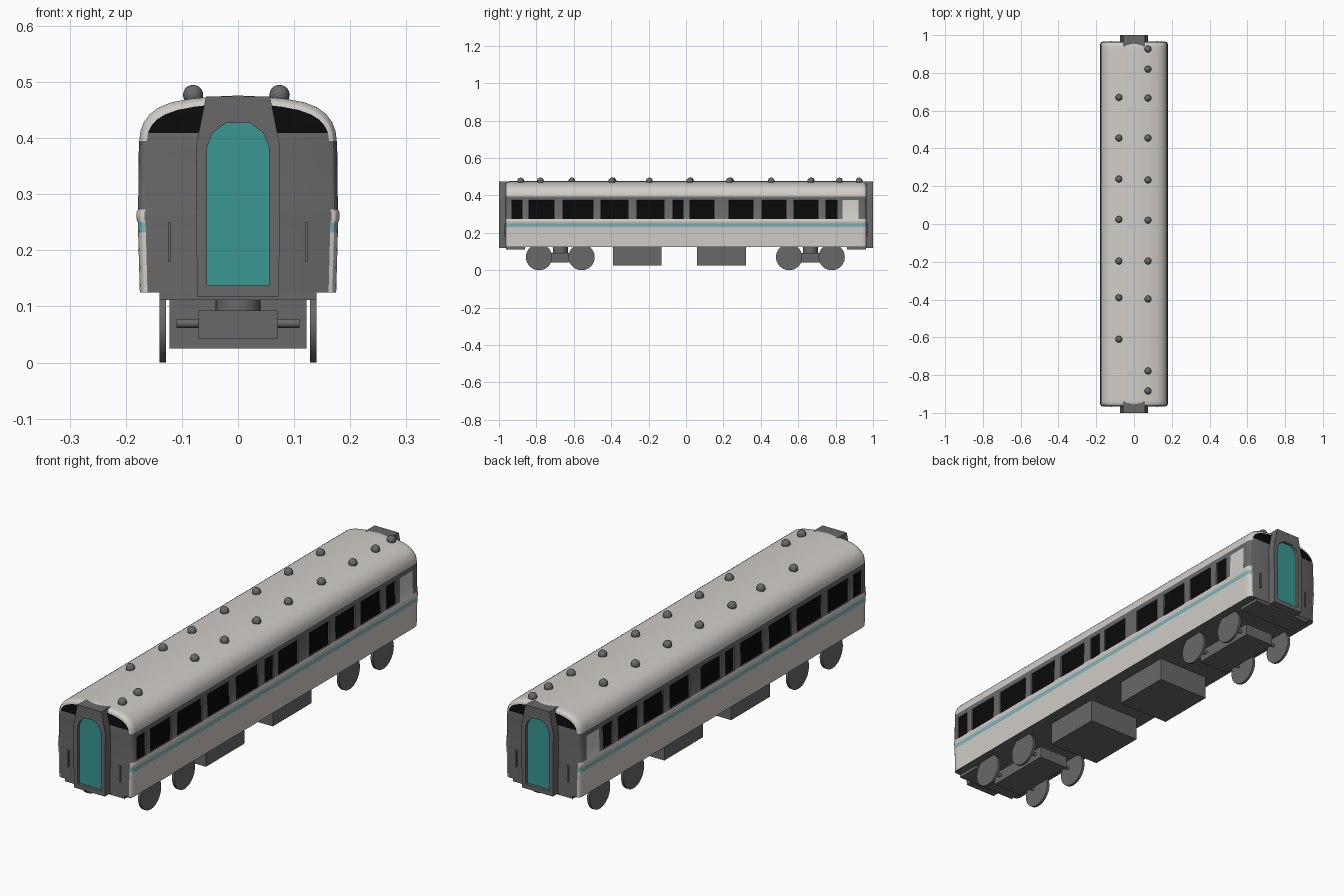
import bpy, bmesh, math
from mathutils import Matrix

if "Cube" in bpy.data.objects:
    bpy.data.objects.remove(bpy.data.objects["Cube"])


def mat(name, r, g, b):
    m = bpy.data.materials.new(name)
    m.diffuse_color = (r, g, b, 1)
    m.use_nodes = True
    m.node_tree.nodes["Principled BSDF"].inputs["Base Color"].default_value = m.diffuse_color
    return m


WHITE = mat("warm white", 0.64, 0.61, 0.58)
GREY = mat("dark grey", 0.14, 0.14, 0.14)
BLACK = mat("window black", 0.003, 0.003, 0.003)
STRIPE = mat("pale teal", 0.22, 0.48, 0.50)
TEAL = mat("door teal", 0.04, 0.31, 0.29)
MATS = [WHITE, GREY, BLACK, STRIPE, TEAL]
W, G, K, S, T = range(5)


def finish(bm, name, mats, smooth=None):
    bmesh.ops.recalc_face_normals(bm, faces=bm.faces[:])
    me = bpy.data.meshes.new(name)
    if smooth:
        for f in bm.faces:
            f.smooth = True
    bm.to_mesh(me)
    bm.free()
    if smooth:
        me.set_sharp_from_angle(angle=math.radians(smooth))
    for m in mats:
        me.materials.append(m)
    ob = bpy.data.objects.new(name, me)
    bpy.context.collection.objects.link(ob)
    return ob


def box(name, x0, x1, y0, y1, z0, z1, m=GREY):
    bm = bmesh.new()
    bmesh.ops.create_cube(bm, size=1)
    for v in bm.verts:
        v.co = (x0 + (v.co.x + .5) * (x1 - x0), y0 + (v.co.y + .5) * (y1 - y0),
                z0 + (v.co.z + .5) * (z1 - z0))
    return finish(bm, name, [m])


def cyl(name, c, r, depth, axis, seg=32):
    bm = bmesh.new()
    bmesh.ops.create_cone(bm, cap_ends=True, segments=seg, radius1=r, radius2=r, depth=depth)
    rot = Matrix.Rotation(math.pi / 2, 4, 'Y') if axis == 'X' else Matrix.Identity(4)
    bm.transform(Matrix.Translation(c) @ rot)
    return finish(bm, name, [GREY], 40)


# Body shell: half section lofted along y; stations follow the window edges
HALF = [(.175, .125), (.178, .232), (.1785, .25), (.181, .256), (.181, .267), (.178, .273),
        (.177, .374), (.176, .395), (.174, .412), (.168, .428), (.157, .443), (.141, .455),
        (.118, .464), (.085, .470), (.045, .474), (0, .476)]
WINDOWS = [(-.933, -.873), (-.842, -.703), (-.66, -.495), (-.457, -.307), (-.265, -.115),
           (-.072, -.013), (.019, .153), (.227, .361), (.404, .537), (.575, .709), (.746, .81)]
PANEL = (.837, .922)
ends = [(.965, .014), (.962, .007), (.955, .002), (.945, 0)]
stations = sorted([(s * y, i) for y, i in ends for s in (-1, 1)]
                  + [(y, 0) for w in WINDOWS + [PANEL] for y in w])


def row_colour(z):
    if z < .232: return W
    if z < .25: return S
    if z < .271: return W
    return G if z < .395 else W


bm = bmesh.new()
rings = []
n = len(HALF)
for y, ins in stations:
    pts = []
    for x, z in HALF:
        drop = ins * min(1, max(0, (z - .40) / .06))
        pts.append((x * (1 - ins / .18), z - drop))
    ring = pts + [(-x, z) for x, z in pts[-2::-1]]
    rings.append([bm.verts.new((x, y, z)) for x, z in ring])
m = len(rings[0])
panes = []
for a, b, (ya, _), (yb, _) in zip(rings, rings[1:], stations, stations[1:]):
    ym = (ya + yb) / 2
    for i in range(m):
        j = (i + 1) % m
        f = bm.faces.new((a[i], a[j], b[j], b[i]))
        if j == 0:                       # underside
            f.material_index = G
            continue
        k = min(i, m - 2 - i)
        f.material_index = row_colour((HALF[k][1] + HALF[k + 1][1]) / 2)
        if k == 5:
            if any(w[0] < ym < w[1] for w in WINDOWS):
                panes.append(f)
            elif PANEL[0] < ym < PANEL[1]:
                f.material_index = W
# End walls: grey below, black under the roof curve
for ring in (rings[0], rings[-1]):
    for i in range(n - 1):
        vs = [ring[i], ring[i + 1], ring[m - 2 - i], ring[m - 1 - i]]
        if vs[1] == vs[2]:
            vs.pop(2)
        f = bm.faces.new(vs)
        f.material_index = G if HALF[i][1] < .41 else K
# Window panes set into the sides
bmesh.ops.recalc_face_normals(bm, faces=bm.faces[:])
rims = bmesh.ops.inset_individual(bm, faces=panes, thickness=.0005, depth=-.006)['faces']
for f in rims:
    f.material_index = G
for f in panes:
    f.material_index = K
finish(bm, "car_body", MATS, 30)

# Roof vents
VENTS = [(.074, y) for y in (.926, .82, .667, .455, .233, .02, -.196, -.397, -.778, -.884)] + \
        [(-.08, y) for y in (.67, .455, .238, .024, -.196, -.39, -.61)]
bm = bmesh.new()
for x, y in VENTS:
    bmesh.ops.create_uvsphere(bm, u_segments=16, v_segments=10, radius=.018,
                              matrix=Matrix.Translation((x, y, .477)))
finish(bm, "roof_vents", [GREY], 50)

# Gangways: tapered frame with a recessed arched door
OUT = [(.073, .118), (.075, .385), (.066, .43), (.057, .474)]
ARCH = [(.055, .137), (.055, .385), (.045, .409), (.022, .427)]


def loop(bm, half, y):
    return [bm.verts.new((x, y, z)) for x, z in half + [(-x, z) for x, z in half[::-1]]]


for s, name in ((-1, "front"), (1, "rear")):
    bm = bmesh.new()
    ls = [loop(bm, OUT, s * .94), loop(bm, OUT, s), loop(bm, ARCH, s), loop(bm, ARCH, s * .988)]
    for a, b in zip(ls, ls[1:]):
        for i in range(8):
            j = (i + 1) % 8
            bm.faces.new((a[i], a[j], b[j], b[i]))
    bm.faces.new(ls[0])
    bm.faces.new(ls[3]).material_index = 1
    finish(bm, name + "_gangway", [GREY, TEAL])
    # End sill and grab handles
    y0, y1 = sorted((s * .86, s * .963))
    box(name + "_end_sill", -.14, .14, y0, y1, .112, .126)
    for hx in (-.122, .106 + .016):
        y0, y1 = sorted((s * .964, s * .970))
        box(name + "_grab_handle", hx - .003, hx + .003, y0, y1, .18, .25)

# Bogies: frame, pivot, axles and wheels
for yc, name in ((-.672, "front"), (.665, "rear")):
    box(name + "_bogie_frame", -.07, .07, yc - .15, yc + .15, .042, .093)
    cyl(name + "_bogie_pivot", (0, yc, .11), .04, .04, 'Z')
    for d in (-.114, .114):
        cyl(name + "_axle", (0, yc + d, .07), .008, .22, 'X', 16)
        for sx in (-1, 1):
            cyl(name + "_wheel", (sx * .134, yc + d, .07), .07, .011, 'X', 40)

# Underfloor equipment
box("front_equipment_box", -.122, .122, -.39, -.13, .025, .127)
box("rear_equipment_box", -.122, .122, .06, .32, .025, .127)
